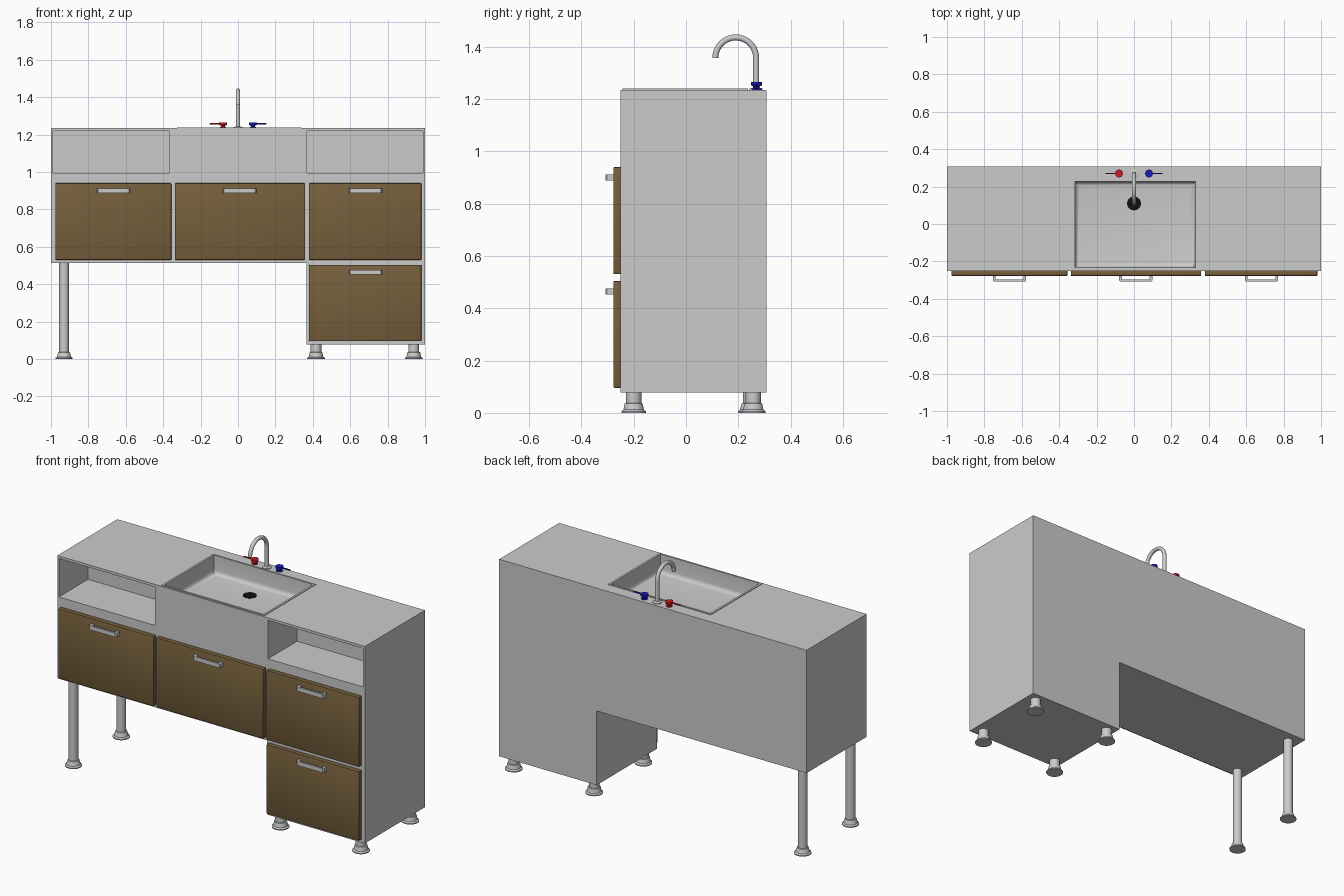
import bpy, bmesh
from math import pi, sin, cos

if "Cube" in bpy.data.objects:
    bpy.data.objects.remove(bpy.data.objects["Cube"])


def material(name, rgb):
    m = bpy.data.materials.new(name)
    m.diffuse_color = (*rgb, 1)
    m.use_nodes = True
    m.node_tree.nodes["Principled BSDF"].inputs["Base Color"].default_value = m.diffuse_color
    return m


wood = material("wood", (0.18, 0.115, 0.045))
red = material("red", (0.6, 0.01, 0.02))
blue = material("blue", (0.01, 0.01, 0.5))
black = material("black", (0.005, 0.005, 0.005))


def finish(name, bm, mat=None, smooth=False):
    bmesh.ops.recalc_face_normals(bm, faces=bm.faces)
    me = bpy.data.meshes.new(name)
    bm.to_mesh(me)
    bm.free()
    ob = bpy.data.objects.new(name, me)
    bpy.context.collection.objects.link(ob)
    if mat:
        me.materials.append(mat)
    if smooth:
        bpy.ops.object.select_all(action='DESELECT')
        ob.select_set(True)
        bpy.context.view_layer.objects.active = ob
        bpy.ops.object.shade_smooth_by_angle()
    return ob


def prism(name, pts, axis, lo, hi, mat=None):
    """Extrude a 2D outline along y (outline in xz) or z (outline in xy)."""
    place = (lambda a, b, d: (a, d, b)) if axis == 'y' else (lambda a, b, d: (a, b, d))
    bm = bmesh.new()
    face = bm.faces.new([bm.verts.new(place(a, b, lo)) for a, b in pts])
    out = bmesh.ops.extrude_face_region(bm, geom=[face])['geom']
    off = place(0, 0, hi - lo)
    bmesh.ops.translate(bm, vec=off, verts=[v for v in out if isinstance(v, bmesh.types.BMVert)])
    return finish(name, bm, mat)


def box(name, x, y, z, mat=None, bevel=0.0, pick=None, segs=2):
    bm = bmesh.new()
    bmesh.ops.create_cube(bm, size=1)
    for v in bm.verts:
        v.co = [(r[0] + r[1]) / 2 + c * (r[1] - r[0]) for c, r in zip(v.co, (x, y, z))]
    if bevel:
        edges = [e for e in bm.edges if pick is None or pick(e)]
        bmesh.ops.bevel(bm, geom=edges, offset=bevel, segments=segs, profile=0.5, affect='EDGES')
    return finish(name, bm, mat, smooth=bool(bevel))


def lathe(name, profile, loc, mat=None, n=32):
    bm = bmesh.new()
    rings = [[bm.verts.new((loc[0] + r * cos(2 * pi * i / n), loc[1] + r * sin(2 * pi * i / n), z))
              for i in range(n)] for r, z in profile]
    for a, b in zip(rings, rings[1:]):
        for i in range(n):
            j = (i + 1) % n
            bm.faces.new((a[i], a[j], b[j], b[i]))
    bm.faces.new(rings[0])
    bm.faces.new(rings[-1])
    return finish(name, bm, mat, smooth=True)


def cut(ob, cutters):
    for c in cutters:
        c.hide_render = True
        m = ob.modifiers.new("cut", 'BOOLEAN')
        m.operation, m.solver, m.object = 'DIFFERENCE', 'EXACT', c
        bpy.context.view_layer.objects.active = ob
        bpy.ops.object.modifier_apply(modifier=m.name)


FRONT, BACK, TOP = -0.25, 0.308, 1.235

# Cabinet body: L-shaped outline, with two shelves and the basin cut out
body = prism("cabinet_body", [(-1, 0.513), (0.365, 0.513), (0.365, 0.077), (1, 0.077), (1, TOP), (-1, TOP)],
             'y', FRONT, BACK)
lip = box("sink_lip", (-0.327, 0.34), (-0.243, 0.237), (1.22, TOP + 0.004))
basin = box("basin_cutter", (-0.315, 0.328), (-0.232, 0.226), (1.13, 1.4), bevel=0.025, segs=4,
            pick=lambda e: all(v.co.z < 1.2 for v in e.verts))
niches = [box("niche_cutter", x, (FRONT - 0.1, FRONT + 0.27), (0.994, 1.22))
          for x in ((-0.99, -0.365), (0.37, 0.988))]
cut(body, niches + [basin])
cut(lip, [basin])
for c in niches + [basin]:
    bpy.data.objects.remove(c)
lathe("drain", [(0.037, 1.128), (0.037, 1.132)], (0, 0.11), black)

# Drawer fronts with bracket handles
drawers = {"left": ((-0.976, -0.356), (0.53, 0.94), -0.666, 0.9),
           "middle": ((-0.338, 0.359), (0.53, 0.94), 0.009, 0.9),
           "right": ((0.379, 0.981), (0.53, 0.94), 0.682, 0.9),
           "lower_right": ((0.379, 0.981), (0.096, 0.504), 0.682, 0.464)}
for key, (x, z, hx, hz) in drawers.items():
    box(key + "_drawer_front", x, (-0.278, FRONT + 0.002), z, wood, bevel=0.005)
    w, o, i, t, c = 0.089, -0.308, -0.297, 0.015, 0.006
    prism(key + "_handle",
          [(hx - w, -0.276), (hx - w, o + c), (hx - w + c, o), (hx + w - c, o), (hx + w, o + c),
           (hx + w, -0.276), (hx + w - t, -0.276), (hx + w - t, i), (hx - w + t, i), (hx - w + t, -0.276)],
          'z', hz - 0.012, hz + 0.012)

# Legs with flared feet: two tall on the left, four short under the right cabinet
for y, side in ((-0.2, "front"), (0.244, "back")):
    lathe(f"tall_{side}_leg", [(0.046, 0), (0.046, 0.006), (0.038, 0.012), (0.031, 0.036), (0.026, 0.038),
                               (0.026, 0.515)], (-0.93, y))
for y, side in ((-0.2, "front"), (0.257, "back")):
    for x, lr in ((0.417, "left"), (0.94, "right")):
        lathe(f"short_{side}_{lr}_leg", [(0.047, 0), (0.047, 0.006), (0.039, 0.012), (0.034, 0.036),
                                         (0.029, 0.038), (0.029, 0.08)], (x, y))

# Faucet: base ring and swan-neck pipe
lathe("faucet_base", [(0.025, TOP - 0.002), (0.025, TOP + 0.004), (0.014, TOP + 0.008)], (0, 0.268))
path = [(0.268, TOP)] + [(0.19 + 0.078 * cos(a), 1.357 + 0.078 * sin(a))
                         for a in (pi * k / 20 for k in range(21))]
n = 16
bm = bmesh.new()
rings = []
for k, (y, z) in enumerate(path):
    a = 0 if k == 0 else pi * (k - 1) / 20
    rings.append([bm.verts.new((0.0115 * sin(2 * pi * i / n), y + 0.0115 * cos(2 * pi * i / n) * cos(a),
                                z + 0.0115 * cos(2 * pi * i / n) * sin(a))) for i in range(n)])
for p, q in zip(rings, rings[1:]):
    for i in range(n):
        j = (i + 1) % n
        bm.faces.new((p[i], p[j], q[j], q[i]))
bm.faces.new(rings[0])
bm.faces.new(rings[-1])
finish("faucet_pipe", bm, smooth=True)

# Hot and cold taps, each a knob with a lever pointing outward
for s, name, mat in ((-1, "hot", red), (1, "cold", blue)):
    lathe(name + "_tap_knob", [(0.018, TOP - 0.002), (0.018, TOP + 0.004), (0.011, TOP + 0.006),
                               (0.012, TOP + 0.013), (0.021, TOP + 0.017), (0.021, TOP + 0.029)],
          (s * 0.08, 0.27), mat)
    box(name + "_tap_lever", sorted((s * 0.085, s * 0.152)), (0.266, 0.274), (1.254, 1.261), mat, bevel=0.002)
